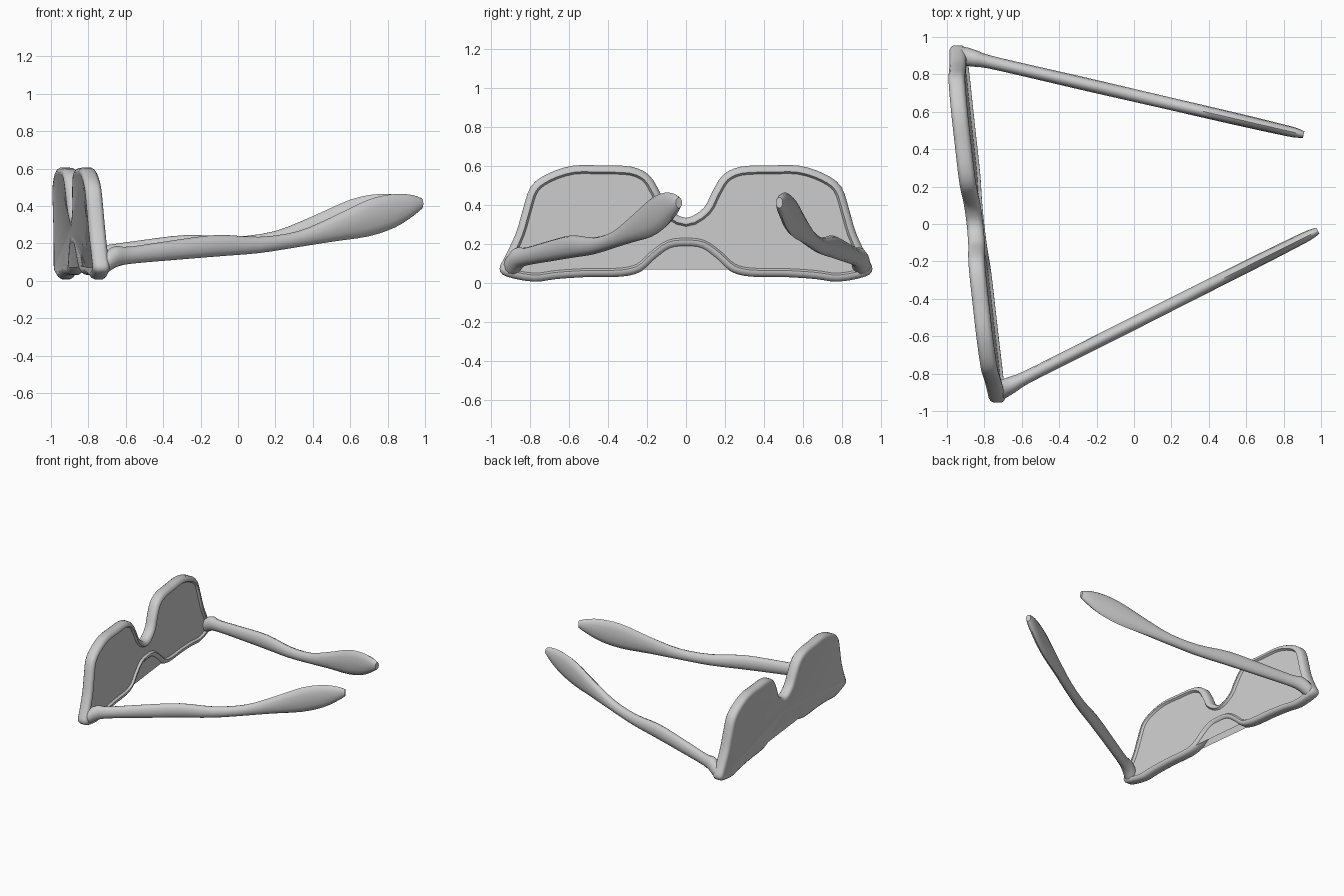
import bpy, bmesh, math
from mathutils import Vector

cube = bpy.data.objects.get("Cube")
if cube:
    bpy.data.objects.remove(cube)

grey = bpy.data.materials.new("plain grey")
grey.use_nodes = True
COLOUR = (0.6, 0.6, 0.6, 1)
grey.diffuse_color = COLOUR
grey.node_tree.nodes["Principled BSDF"].inputs["Base Color"].default_value = COLOUR


def finish(bm, name, angle):
    bmesh.ops.recalc_face_normals(bm, faces=bm.faces[:])
    mesh = bpy.data.meshes.new(name)
    bm.to_mesh(mesh)
    bm.free()
    mesh.materials.append(grey)
    ob = bpy.data.objects.new(name, mesh)
    bpy.context.collection.objects.link(ob)
    bpy.ops.object.select_all(action='DESELECT')
    ob.select_set(True)
    bpy.context.view_layer.objects.active = ob
    bpy.ops.object.shade_smooth_by_angle(angle=math.radians(angle))
    return ob


def spline(points, steps, closed=False):
    """Catmull-Rom curve through tuples of any length."""
    n, out = len(points), []
    pick = (lambda i: points[i % n]) if closed else (lambda i: points[min(max(i, 0), n - 1)])
    for i in range(n if closed else n - 1):
        quad = [pick(i + k) for k in (-1, 0, 1, 2)]
        for s in range(steps):
            t = s / steps
            out.append(tuple(0.5 * (2 * b + (c - a) * t + (2 * a - 5 * b + 4 * c - d) * t * t
                                    + (3 * b - a - 3 * c + d) * t ** 3)
                             for a, b, c, d in zip(*quad)))
    if not closed:
        out.append(points[-1])
    return out


# Front frame: half outline (y, z), from bridge top round to bridge bottom
half = [(0.09, 0.385), (0.135, 0.47), (0.19, 0.555), (0.28, 0.597), (0.43, 0.603),
        (0.58, 0.602), (0.71, 0.56), (0.795, 0.495), (0.835, 0.38), (0.87, 0.26),
        (0.925, 0.14), (0.955, 0.075), (0.92, 0.035), (0.78, 0.008), (0.66, 0.022),
        (0.5, 0.032), (0.33, 0.034), (0.23, 0.06), (0.155, 0.125), (0.08, 0.178)]
outline = [(0, 0.335)] + half + [(0, 0.187)] + [(-y, z) for y, z in reversed(half)]
outline = spline(outline, 3, closed=True)

bm = bmesh.new()
HALF_DEPTH = 0.022
front = bm.faces.new([bm.verts.new((-HALF_DEPTH, y, z)) for y, z in outline])
back = bmesh.ops.extrude_face_region(bm, geom=[front], use_keep_orig=True)
bmesh.ops.translate(bm, vec=(2 * HALF_DEPTH, 0, 0),
                    verts=[g for g in back["geom"] if isinstance(g, bmesh.types.BMVert)])
bmesh.ops.recalc_face_normals(bm, faces=bm.faces[:])
# Rounded rim on both sides, then a shallow recess for the lenses
for cap in [f for f in bm.faces if len(f.verts) > 4]:
    recess = -0.016 if cap.normal.x > 0 else -0.004
    for width, rise in ((0.008, 0.013), (0.014, 0.009), (0.012, 0.0), (0.01, recess)):
        bmesh.ops.inset_region(bm, faces=[cap], thickness=width, use_even_offset=False)
        for v in cap.verts:
            v.co.x += math.copysign(1, cap.normal.x) * rise
# Turn and lean the whole front
for v in bm.verts:
    v.co.x += -0.85 - 0.112 * v.co.y - 0.06 * (v.co.z - 0.3)
finish(bm, "front_frame", 50)


# Temple arms: stations are (distance along 0..1, z low, z high, half width)
stations = [(-0.012, 0.05, 0.11, 0.028), (0.012, 0.035, 0.15, 0.048), (0.045, 0.07, 0.185, 0.045),
            (0.09, 0.09, 0.182, 0.035), (0.22, 0.11, 0.215, 0.034), (0.36, 0.13, 0.245, 0.035),
            (0.49, 0.148, 0.235, 0.034), (0.61, 0.18, 0.265, 0.033), (0.72, 0.21, 0.345, 0.033),
            (0.83, 0.238, 0.435, 0.032), (0.91, 0.285, 0.464, 0.03), (0.965, 0.345, 0.458, 0.027),
            (0.993, 0.385, 0.44, 0.018)]


def temple(name, start, end, sides=12):
    start, end = Vector(start), Vector(end)
    across = Vector((start.y - end.y, end.x - start.x)).normalized()
    bm, rings = bmesh.new(), []
    for t, low, high, width in spline(stations, 3):
        mid = start.lerp(end, t)
        ring = []
        for k in range(sides):
            a = math.tau * k / sides
            p = mid + across * width * math.cos(a)
            ring.append(bm.verts.new((p.x, p.y, (low + high) / 2 + (high - low) / 2 * math.sin(a))))
        rings.append(ring)
    for a, b in zip(rings, rings[1:]):
        for k in range(sides):
            j = (k + 1) % sides
            bm.faces.new((a[k], a[j], b[j], b[k]))
    bm.faces.new(rings[0])
    bm.faces.new(rings[-1])
    finish(bm, name, 50)


temple("right_temple", (-0.735, -0.9), (0.995, -0.03))
temple("left_temple", (-0.94, 0.905), (0.92, 0.475))
